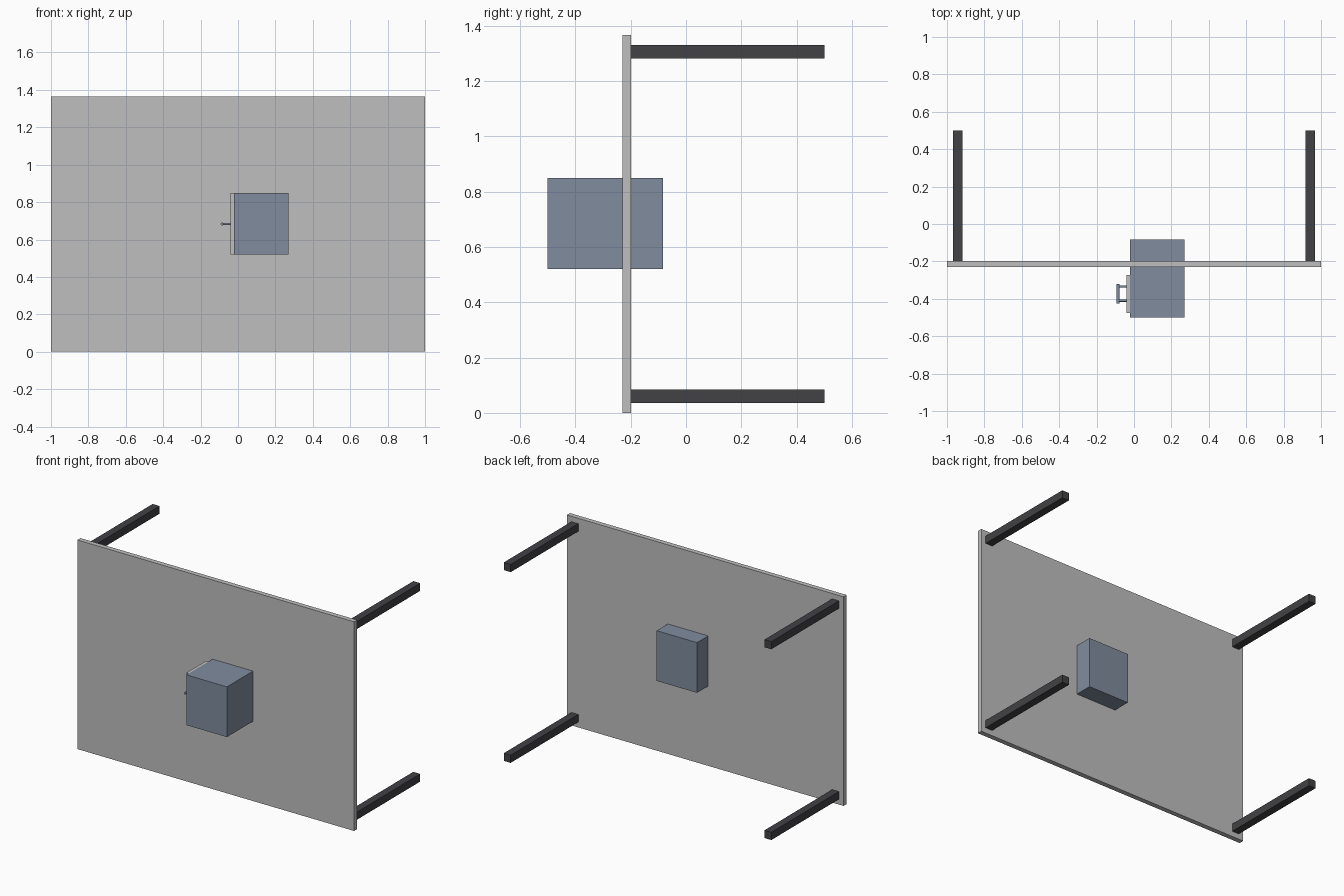
import bpy
from mathutils import Vector

if "Cube" in bpy.data.objects:
    bpy.data.objects.remove(bpy.data.objects["Cube"])


def material(name, colour):
    m = bpy.data.materials.new(name)
    m.use_nodes = True
    m.diffuse_color = (*colour, 1)
    m.node_tree.nodes["Principled BSDF"].inputs["Base Color"].default_value = (*colour, 1)
    return m


light_grey = material("light grey", (0.52, 0.52, 0.52))
slate_blue = material("slate blue", (0.216, 0.262, 0.342))
charcoal = material("charcoal", (0.054, 0.054, 0.061))


def finish(name, mat):
    ob = bpy.context.object
    ob.name = ob.data.name = name
    ob.data.materials.append(mat)
    return ob


def box(name, low, high, mat):
    low, high = Vector(low), Vector(high)
    bpy.ops.mesh.primitive_cube_add(size=1, location=(low + high) / 2)
    bpy.context.object.scale = high - low
    bpy.ops.object.transform_apply(location=False, rotation=False, scale=True)
    return finish(name, mat)


def rod(name, start, end, radius, mat):
    start, end = Vector(start), Vector(end)
    axis = end - start
    bpy.ops.mesh.primitive_cylinder_add(
        vertices=24, radius=radius, depth=axis.length, location=(start + end) / 2,
        rotation=axis.to_track_quat("Z", "Y").to_euler())
    bpy.ops.object.shade_smooth_by_angle()
    return finish(name, mat)


# Upright panel
height = 1.366
box("panel", (-1, -0.23, 0), (1, -0.198, height), light_grey)

# Four square legs reaching backwards from the corners
for side, sx in (("right", -0.942), ("left", 0.942)):
    for level, z in (("lower", 0.06), ("upper", height - 0.06)):
        box(f"{level}_{side}_leg", (sx - 0.025, -0.198, z - 0.025),
            (sx + 0.025, 0.5, z + 0.025), charcoal)

# Storage box passing through the panel, with a drawer front on its side
box("storage_box", (-0.022, -0.5, 0.521), (0.27, -0.083, 0.849), slate_blue)
box("drawer_front", (-0.04, -0.475, 0.521), (-0.022, -0.272, 0.849), light_grey)

# Pull handle: a bar on two posts
mid = height / 2
rod("handle_bar", (-0.085, -0.426, mid), (-0.085, -0.32, mid), 0.008, slate_blue)
for name, y in (("front_handle_post", -0.41), ("back_handle_post", -0.334)):
    rod(name, (-0.085, y, mid), (-0.038, y, mid), 0.006, slate_blue)
